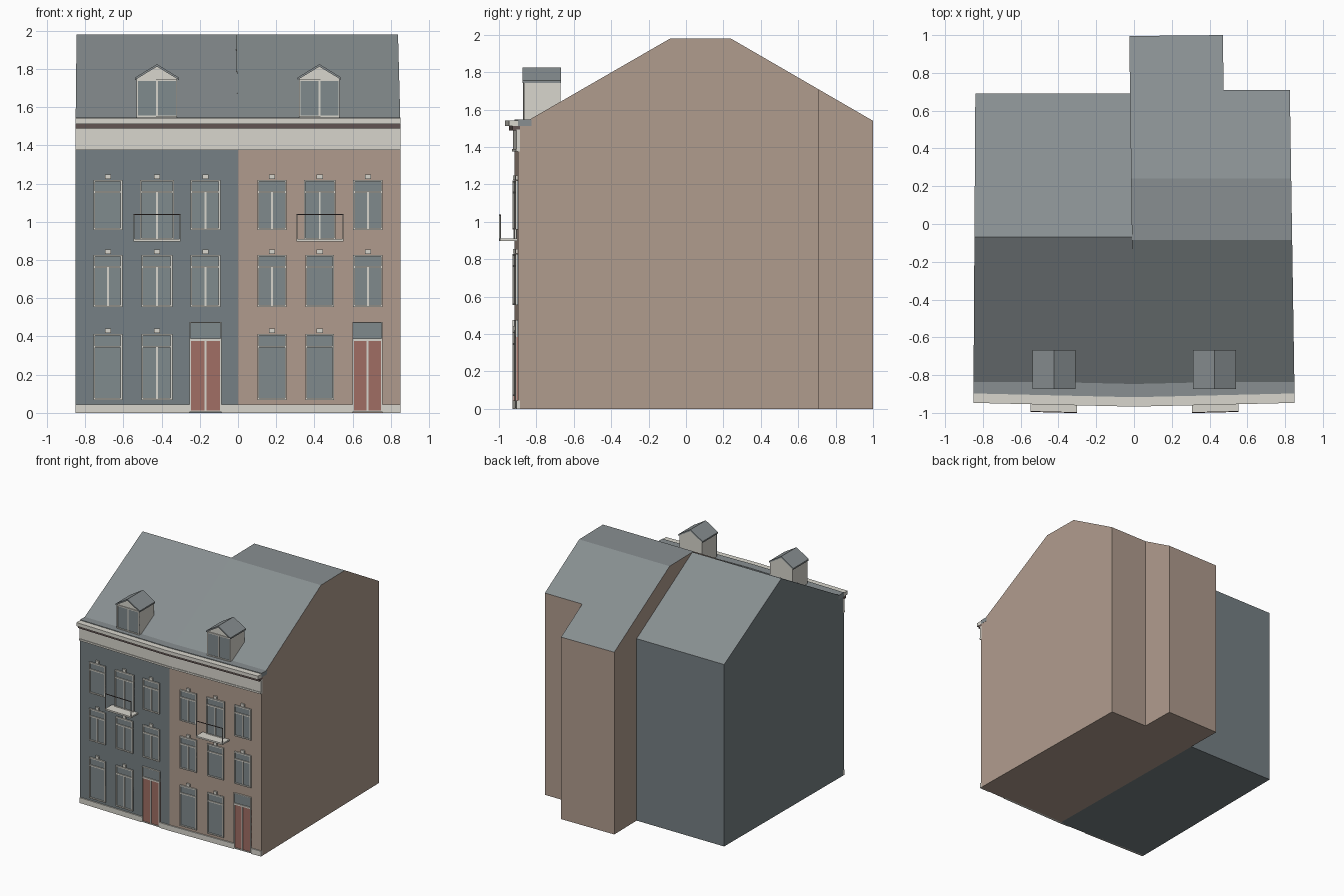
import bpy, bmesh
from mathutils import Vector

cube = bpy.data.objects.get("Cube")
if cube:
    bpy.data.objects.remove(cube, do_unlink=True)


def material(name, *rgb):
    lin = [((c / 255 + 0.055) / 1.055) ** 2.4 for c in rgb] + [1.0]
    m = bpy.data.materials.new(name)
    m.use_nodes = True
    m.diffuse_color = lin
    m.node_tree.nodes["Principled BSDF"].inputs["Base Color"].default_value = lin
    return m


TAN = material("tan_wall", 176, 156, 142)
SLATE = material("slate_blue_wall", 118, 128, 132)
ROOF = material("grey_roof", 136, 143, 145)
TRIM = material("off_white_trim", 216, 214, 205)
GLASS = material("grey_glass", 128, 138, 141)
DOOR = material("red_door", 160, 110, 100)
DARK = material("dark_brown", 98, 84, 82)


def finish(name, bm, *mats):
    bmesh.ops.recalc_face_normals(bm, faces=bm.faces)
    mesh = bpy.data.meshes.new(name)
    bm.to_mesh(mesh)
    bm.free()
    for m in mats:
        mesh.materials.append(m)
    ob = bpy.data.objects.new(name, mesh)
    bpy.context.collection.objects.link(ob)
    return ob


def prism(points, offset):
    """Solid made by sweeping a flat outline along an offset."""
    bm = bmesh.new()
    face = bm.faces.new([bm.verts.new(p) for p in points])
    ext = bmesh.ops.extrude_face_region(bm, geom=[face])
    verts = [g for g in ext["geom"] if isinstance(g, bmesh.types.BMVert)]
    bmesh.ops.translate(bm, vec=offset, verts=verts)
    bmesh.ops.recalc_face_normals(bm, faces=bm.faces)
    return bm


def house(name, footprint, roof_line, wall):
    """Footprint raised high, then cut by each segment of the roof line."""
    bm = prism([(x, y, 0) for x, y in footprint], (0, 0, 2.8))
    for (y0, z0), (y1, z1) in zip(roof_line, roof_line[1:]):
        bmesh.ops.bisect_plane(
            bm, geom=bm.verts[:] + bm.edges[:] + bm.faces[:], clear_outer=True,
            plane_co=(0, y0, z0), plane_no=Vector((0, z0 - z1, y1 - y0)).normalized())
        bmesh.ops.holes_fill(bm, edges=[e for e in bm.edges if e.is_boundary], sides=0)
    bmesh.ops.recalc_face_normals(bm, faces=bm.faces)
    for f in bm.faces:
        f.normal_update()
        f.material_index = 1 if f.normal.z > 0.3 else 0
    finish(name, bm, wall, ROOF)


def front(x):
    """The street front bends slightly outward at the party wall."""
    return -0.917 + 0.02 * abs(x) / 0.85


def block(bm, x0, x1, z0, z1, out, inner=-0.01):
    """Box that follows the street front between two depths."""
    for v in bmesh.ops.create_cube(bm, size=1)["verts"]:
        x = x1 if v.co.x > 0 else x0
        depth = out if v.co.y < 0 else inner
        v.co = (x, front(x) - depth, z1 if v.co.z > 0 else z0)


def band(name, z0, z1, out, mat, inner=-0.01):
    bm = bmesh.new()
    block(bm, -0.85, 0, z0, z1, out, inner)
    block(bm, 0, 0.85, z0, z1, out, inner)
    finish(name, bm, mat)


def frame(bm, x0, x1, z0, z1, out=0.012, t=0.009):
    block(bm, x0, x0 + t, z0, z1, out)
    block(bm, x1 - t, x1, z0, z1, out)
    block(bm, x0, x1, z0, z0 + t, out)
    block(bm, x0, x1, z1 - t, z1, out)


# House bodies with roofs
house("left_house", [(-0.85, front(0.85)), (0, front(0)), (-0.02, 0.69), (-0.84, 0.69)],
      [(-0.84, 1.545), (-0.07, 1.98), (0.69, 1.54)], SLATE)
house("right_house", [(0, front(0)), (0.85, front(0.85)), (0.825, 0.71), (0.475, 0.71),
                      (0.47, 1.0), (-0.025, 0.995)],
      [(-0.84, 1.545), (-0.085, 1.98), (0.24, 1.98), (1.0, 1.54)], TAN)

# Cornice, gutter and eave
band("frieze", 1.375, 1.495, 0.008, TRIM)
band("frieze_moulding", 1.375, 1.39, 0.013, TRIM)
band("cornice_shadow_band", 1.488, 1.512, 0.03, DARK)
band("gutter", 1.512, 1.542, 0.05, TRIM, 0)
band("eave", 1.512, 1.547, 0, ROOF, -0.07)

# Windows
columns = [(-0.757, -0.605), (-0.505, -0.343), (-0.249, -0.092),
           (0.102, 0.254), (0.353, 0.503), (0.603, 0.757)]
rows = [(0.068, 0.414, 0.346, {1}),
        (0.555, 0.827, 0.764, {0, 1, 2, 3, 5}),
        (0.958, 1.22, 1.157, {1, 2, 3, 4, 5})]
panes, frames, keys = bmesh.new(), bmesh.new(), bmesh.new()
for r, (z0, z1, bar, split) in enumerate(rows):
    for c, (x0, x1) in enumerate(columns):
        if r == 0 and c % 3 == 2:
            continue
        bottom = z0
        if r == 2 and c % 3 == 1:       # balcony doors
            bottom, x0, x1 = 0.905, x0 - 0.008, x1 + 0.008
        mid = (x0 + x1) / 2
        block(panes, x0, x1, bottom, z1, 0.004)
        frame(frames, x0, x1, bottom, z1)
        block(frames, x0, x1, bar - 0.005, bar + 0.005, 0.012)
        if c in split:
            block(frames, mid - 0.005, mid + 0.005, bottom, bar, 0.01)
        block(keys, mid - 0.016, mid + 0.016, z1 + 0.004, z1 + 0.028, 0.012)

# Street doors with fanlights
leaves = bmesh.new()
doors = [(-0.254, -0.086), (0.598, 0.757)]
for x0, x1 in doors:
    mid = (x0 + x1) / 2
    block(leaves, x0, x1, 0.005, 0.385, 0.006)
    block(panes, x0, x1, 0.385, 0.475, 0.004)
    frame(frames, x0, x1, 0.005, 0.385, t=0.008)
    frame(frames, x0, x1, 0.385, 0.475, t=0.005)
    block(frames, mid - 0.005, mid + 0.005, 0.01, 0.38, 0.012)
finish("street_doors", leaves, DOOR)
finish("keystones", keys, TRIM)

# Plinth, interrupted by the doors
plinth = bmesh.new()
for x0, x1 in [(-0.85, -0.254), (-0.086, 0), (0, 0.598), (0.757, 0.85)]:
    block(plinth, x0, x1, 0, 0.045, 0.01)
finish("plinth", plinth, TRIM)

# Balconies
slabs, rails = bmesh.new(), bmesh.new()
for cx in (-0.424, 0.429):
    x0, x1 = cx - 0.123, cx + 0.123
    reach = 1.0 + front(cx) - 0.002
    block(slabs, x0, x1, 0.898, 0.911, reach)
    for x in (x0, x1 - 0.005):
        block(slabs, x, x + 0.005, 0.911, 1.035, reach, reach - 0.005)
    block(rails, x0, x1, 1.035, 1.04, reach, reach - 0.005)
finish("balcony_slabs", slabs, TRIM)
finish("balcony_rails", rails, DARK)

# Dormers
for side, cx in (("left", -0.424), ("right", 0.426)):
    w, h = 0.106, 0.114
    body = [(-w, 1.53), (w, 1.53), (w, 1.75), (0, 1.815), (-w, 1.75)]
    finish(side + "_dormer_body",
           prism([(cx + x, -0.86, z) for x, z in body], (0, 0.19, 0)), TRIM)
    cap = [(-h, 1.743), (0, 1.812), (h, 1.743), (h, 1.755), (0, 1.825), (-h, 1.755)]
    finish(side + "_dormer_roof",
           prism([(cx + x, -0.873, z) for x, z in cap], (0, 0.206, 0)), ROOF)
    depth = front(cx) + 0.86            # carries window parts back to the dormer
    for bm, x0, x1, z0, z1, out in [
            (panes, -w, w, 1.552, 1.742, 0.003),
            (frames, -w, -w + 0.007, 1.55, 1.745, 0.008),
            (frames, w - 0.007, w, 1.55, 1.745, 0.008),
            (frames, -w, w, 1.738, 1.747, 0.008),
            (frames, -w, w, 1.548, 1.556, 0.008),
            (frames, -0.005, 0.005, 1.55, 1.74, 0.008)]:
        block(bm, cx + x0, cx + x1, z0, z1, depth + out, depth - 0.005)
finish("window_glass", panes, GLASS)
finish("window_frames", frames, TRIM)
